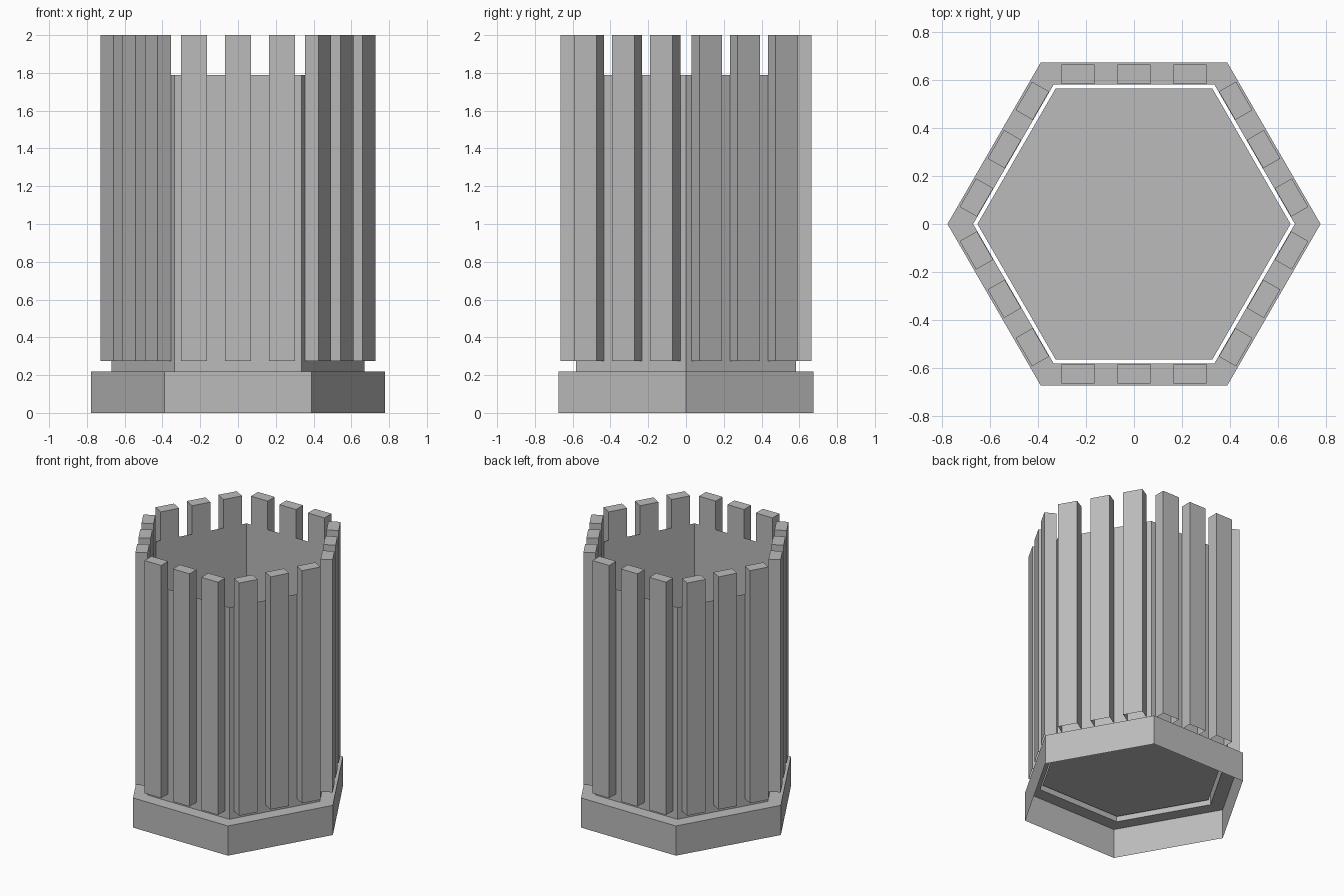
import bpy, bmesh, math
from mathutils import Matrix

cube = bpy.data.objects.get("Cube")
if cube:
    bpy.data.objects.remove(cube, do_unlink=True)

SIDES = 6
BASE_TOP, SHELL_TOP, SLAT_BOTTOM, TOP = 0.22, 1.79, 0.275, 2.0
BASE_R, SHELL_R, FLOOR_R = 0.778, 0.671, 0.653

grey = bpy.data.materials.new("plain_grey")
grey.use_nodes = True
colour = (0.5, 0.5, 0.5, 1)
grey.diffuse_color = colour
grey.node_tree.nodes["Principled BSDF"].inputs["Base Color"].default_value = colour


def to_mesh(name, bm):
    mesh = bpy.data.meshes.new(name)
    bm.to_mesh(mesh)
    bm.free()
    mesh.materials.append(grey)
    return mesh


def add_object(name, mesh):
    obj = bpy.data.objects.new(name, mesh)
    bpy.context.collection.objects.link(obj)
    return obj


def hex_ring(bm, radius, z):
    angles = [math.tau * i / SIDES for i in range(SIDES)]
    return [bm.verts.new((radius * math.cos(a), radius * math.sin(a), z)) for a in angles]


def hex_sheet(name, profile):
    """Sweep a (radius, z) profile round the six corners as a thin sheet."""
    bm = bmesh.new()
    rings = [hex_ring(bm, r, z) for r, z in profile]
    for low, high in zip(rings, rings[1:]):
        for i in range(SIDES):
            j = (i + 1) % SIDES
            bm.faces.new((low[i], low[j], high[j], high[i]))
    return add_object(name, to_mesh(name, bm))


# Hollow plinth with an open underside and a ledge on top
hex_sheet("base", [(BASE_R, 0), (BASE_R, BASE_TOP), (SHELL_R, BASE_TOP)])

# Thin container wall
hex_sheet("shell", [(SHELL_R, BASE_TOP), (SHELL_R, SHELL_TOP)])

# Floor plate, with a small gap all round
bm = bmesh.new()
bm.faces.new(hex_ring(bm, FLOOR_R, 0.25))
add_object("floor", to_mesh("floor", bm))

# Slat: a tall box with an open lower end
INNER, OUTER, WIDTH, SPACING = 0.583, 0.665, 0.137, 0.233
bm = bmesh.new()
size = Matrix.Diagonal((WIDTH, OUTER - INNER, TOP - SLAT_BOTTOM, 1))
bmesh.ops.create_cube(bm, size=1, matrix=size)
bm.normal_update()
bmesh.ops.delete(bm, geom=[f for f in bm.faces if f.normal.z < -0.5], context="FACES_ONLY")
slat = to_mesh("slat", bm)

# Three slats on each of the six sides
for side in range(SIDES):
    turn = Matrix.Rotation(math.tau * side / SIDES, 4, "Z")
    for k in (-1, 0, 1):
        place = Matrix.Translation((k * SPACING, -(INNER + OUTER) / 2, (TOP + SLAT_BOTTOM) / 2))
        add_object(f"slat_{side + 1}_{k + 2}", slat).matrix_world = turn @ place
